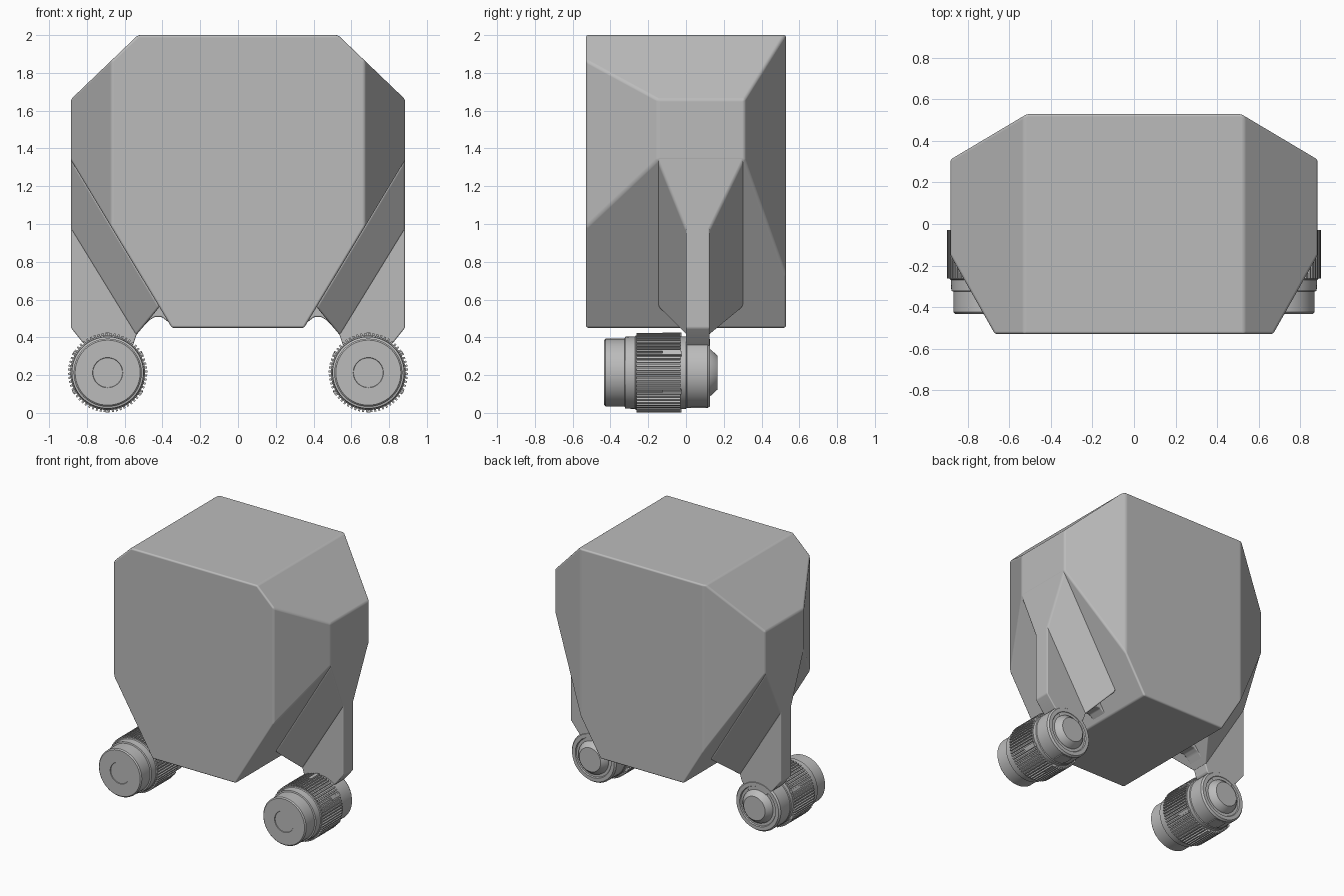
import bpy, bmesh
from math import sin, cos, pi, radians
from mathutils import Vector, Matrix

if "Cube" in bpy.data.objects:
    bpy.data.objects.remove(bpy.data.objects["Cube"], do_unlink=True)

grey = bpy.data.materials.new("plain grey")
grey.use_nodes = True
grey.diffuse_color = (0.5, 0.5, 0.5, 1)
grey.node_tree.nodes["Principled BSDF"].inputs["Base Color"].default_value = (0.5, 0.5, 0.5, 1)

HUB_X, HUB_Z = 0.69, 0.213   # axis of the side barrels


def finish(bm, name, mirror=True, bevel=0, smooth=30):
    """Turn a bmesh into a shaded object, optionally mirrored and bevelled."""
    bmesh.ops.recalc_face_normals(bm, faces=bm.faces)
    mesh = bpy.data.meshes.new(name)
    bm.to_mesh(mesh)
    bm.free()
    mesh.materials.append(grey)
    ob = bpy.data.objects.new(name, mesh)
    bpy.context.collection.objects.link(ob)
    if bevel:
        for p in mesh.polygons:
            p.use_smooth = True
        mod = ob.modifiers.new("soft edges", "BEVEL")
        mod.width, mod.segments = bevel, 4
        mod.limit_method, mod.angle_limit = "ANGLE", radians(15)
        mod.harden_normals = True
    else:
        bpy.ops.object.select_all(action="DESELECT")
        ob.select_set(True)
        bpy.context.view_layer.objects.active = ob
        bpy.ops.object.shade_smooth_by_angle(angle=radians(smooth))
    if mirror:
        ob.modifiers.new("both sides", "MIRROR").use_axis = (True, False, False)
    return ob


def prism(bm, outline, y0, y1):
    """Extrude an x-z outline from y0 to y1."""
    face = bm.faces.new([bm.verts.new((x, y0, z)) for x, z in outline])
    new = bmesh.ops.extrude_face_region(bm, geom=[face])["geom"]
    verts = [v for v in new if isinstance(v, bmesh.types.BMVert)]
    bmesh.ops.translate(bm, verts=verts, vec=(0, y1 - y0, 0))


def lathe(name, profile):
    """Revolve (radius, y) points about the barrel axis."""
    bm = bmesh.new()
    vs = [bm.verts.new((HUB_X + r, y, HUB_Z)) for r, y in profile]
    es = [bm.edges.new(pair) for pair in zip(vs, vs[1:])]
    bmesh.ops.spin(bm, geom=vs + es, cent=(HUB_X, 0, HUB_Z), axis=(0, 1, 0),
                   angle=2 * pi, steps=72)
    bmesh.ops.remove_doubles(bm, verts=bm.verts, dist=0.0005)
    return finish(bm, name)


# Main body: a block with its corners sliced away
bm = bmesh.new()
bmesh.ops.create_cube(bm, size=1, matrix=Matrix.Translation((0, 0, 1.225))
                      @ Matrix.Diagonal((1.77, 1.06, 1.55, 1)))
slices = [((0.885, 0, 1.66), (0.34, 0, 0.355)),     # shoulder
          ((0.885, 0, 1.34), (0.89, 0, -0.535)),    # underside
          ((0.885, -0.15, 1), (0.38, -0.215, 0)),   # front corner
          ((0.885, 0.31, 1), (0.22, 0.37, 0))]      # rear corner
for point, normal in slices:
    for s in (1, -1):
        cut = bmesh.ops.bisect_plane(
            bm, geom=bm.verts[:] + bm.edges[:] + bm.faces[:], dist=1e-5,
            plane_co=(s * point[0], point[1], point[2]),
            plane_no=(s * normal[0], normal[1], normal[2]), clear_outer=True)
        rim = [e for e in cut["geom_cut"] if isinstance(e, bmesh.types.BMEdge)]
        bmesh.ops.contextual_create(bm, geom=rim)
finish(bm, "body", mirror=False, bevel=0.03)

# Tapered gussets that flow from the body sides down to the legs
bm = bmesh.new()
for x, z, y0, y1 in ((0.884, 1.34, -0.15, 0.305), (0.884, 0.97, 0.0, 0.125),
                     (0.416, 0.56, -0.15, 0.305), (0.54, 0.41, 0.0, 0.125),
                     (0.884, 1.45, -0.13, 0.29), (0.40, 0.63, -0.12, 0.28)):
    bm.verts.new((x, y0, z))
    bm.verts.new((x, y1, z))
bmesh.ops.convex_hull(bm, input=bm.verts)
bmesh.ops.dissolve_limit(bm, angle_limit=radians(2), verts=bm.verts, edges=bm.edges)
finish(bm, "leg_gusset", bevel=0.012)

# Flat legs reaching the barrels
bm = bmesh.new()
prism(bm, [(0.884, 1.0), (0.884, 0.45), (0.82, 0.37), (0.69, 0.25), (0.555, 0.36),
           (0.535, 0.42), (0.47, 0.49), (0.44, 0.508), (0.405, 0.508), (0.36, 0.475),
           (0.38, 0.7), (0.6, 1.0)], 0.0, 0.125)
finish(bm, "leg", bevel=0.008)

# Barrel: stepped front rings, hub and rear cap
lathe("barrel_front", [(0, -0.428), (0.078, -0.428), (0.08, -0.433), (0.172, -0.433),
                       (0.18, -0.425), (0.18, -0.325), (0.19, -0.322), (0.192, -0.27),
                       (0.198, -0.265), (0.198, -0.25), (0, -0.25)])
lathe("barrel_hub", [(0, -0.04), (0.192, -0.04), (0.192, 0.0), (0.187, 0.005),
                     (0.187, 0.115), (0.177, 0.128), (0.15, 0.128), (0.145, 0.12),
                     (0.125, 0.12), (0.122, 0.132), (0.09, 0.166), (0, 0.166)])

# Ribbed grip around each barrel
bm = bmesh.new()
teeth = 60
outline = []
for i in range(teeth):
    for step, r in ((0, 0.198), (0.45, 0.198), (0.5, 0.21), (0.95, 0.21)):
        a = 2 * pi * (i + step) / teeth
        outline.append((HUB_X + r * cos(a), HUB_Z + r * sin(a)))
prism(bm, outline, -0.262, -0.028)
finish(bm, "barrel_grip")

# Small raised tabs spaced around the grip
bm = bmesh.new()
for i in range(6):
    turn = Matrix.Rotation(radians(30 + 60 * i), 4, "Y")
    place = Matrix.Translation((HUB_X, 0, HUB_Z)) @ turn
    bmesh.ops.create_cube(bm, size=1, matrix=place @ Matrix.Translation((0.2, -0.075, 0))
                          @ Matrix.Diagonal((0.024, 0.1, 0.022, 1)))
finish(bm, "grip_tabs")

# Foot pad under each hub
bm = bmesh.new()
bmesh.ops.create_cube(bm, size=1, matrix=Matrix.Translation((HUB_X, 0.065, 0.04))
                      @ Matrix.Diagonal((0.09, 0.08, 0.03, 1)))
finish(bm, "hub_pad")
